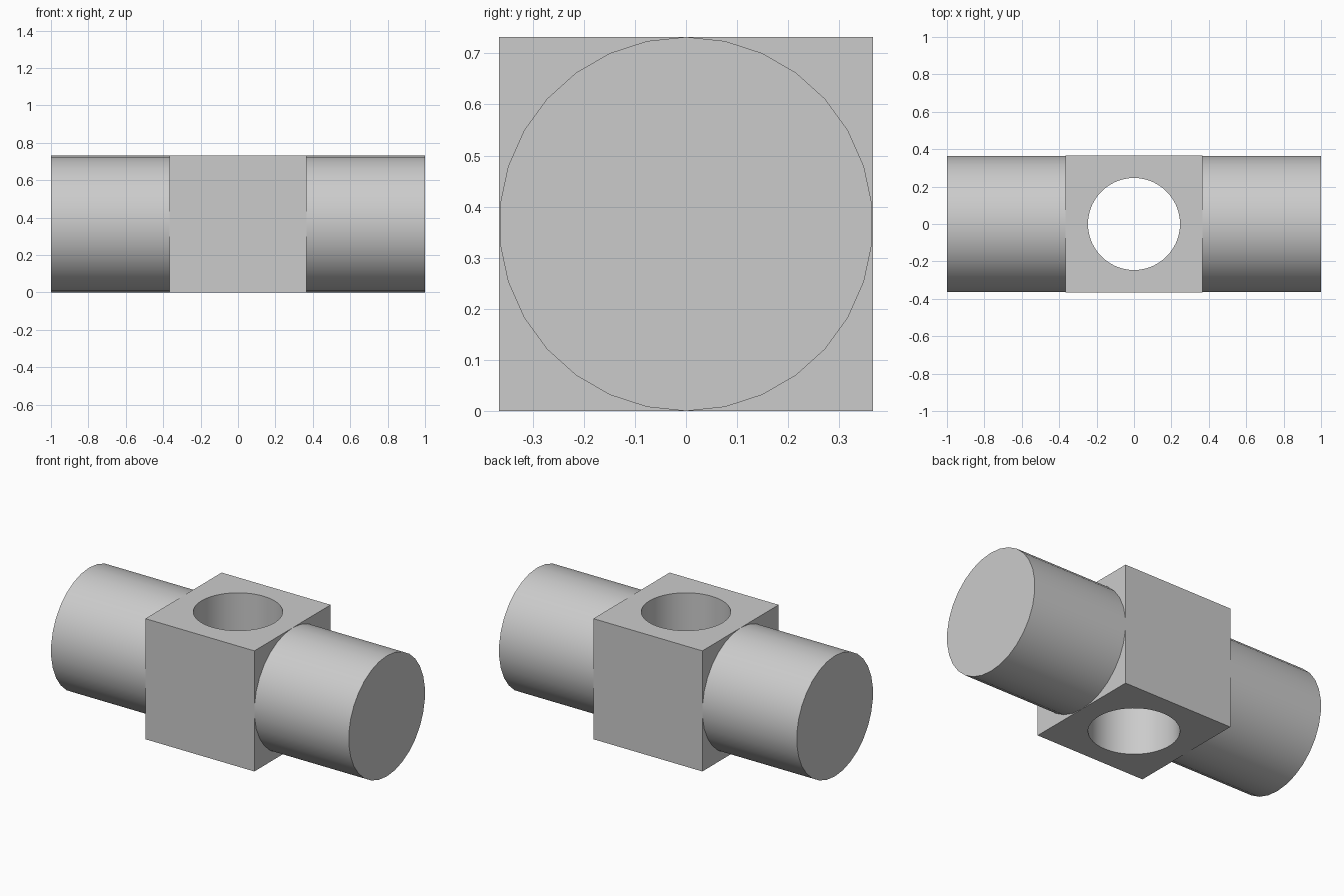
import bpy
from math import pi

HALF = 0.366       # half the block edge, also the bar radius
HOLE = 0.246       # radius of the bore
BAR = 1 - HALF     # length of each bar

cube = bpy.data.objects.get("Cube")
if cube:
    bpy.data.objects.remove(cube, do_unlink=True)

grey = bpy.data.materials.new("plain_grey")
grey.use_nodes = True
colour = (0.6, 0.6, 0.6, 1)
grey.diffuse_color = colour
grey.node_tree.nodes["Principled BSDF"].inputs["Base Color"].default_value = colour


def finish(obj, name):
    obj.name = name
    obj.data.materials.clear()
    obj.data.materials.append(grey)
    bpy.ops.object.select_all(action='DESELECT')
    obj.select_set(True)
    bpy.context.view_layer.objects.active = obj
    bpy.ops.object.shade_smooth_by_angle(angle=pi / 6)


# Vertical bore cutter
bpy.ops.mesh.primitive_cylinder_add(vertices=60, radius=HOLE, depth=1.5,
                                    location=(0, 0, HALF))
cutter = bpy.context.object

# Central block with the bore cut through it
bpy.ops.mesh.primitive_cube_add(size=2 * HALF, location=(0, 0, HALF))
block = bpy.context.object
bore = block.modifiers.new("bore", 'BOOLEAN')
bore.operation = 'DIFFERENCE'
bore.solver = 'EXACT'
bore.object = cutter
bpy.ops.object.modifier_apply(modifier=bore.name)
bpy.data.objects.remove(cutter, do_unlink=True)
finish(block, "central_block")

# Round bars on both sides
for side, name in ((1, "left_bar"), (-1, "right_bar")):
    bpy.ops.mesh.primitive_cylinder_add(
        vertices=30, radius=HALF, depth=BAR,
        location=(side * (HALF + BAR / 2), 0, HALF),
        rotation=(pi / 2, 0, pi / 2))
    finish(bpy.context.object, name)
